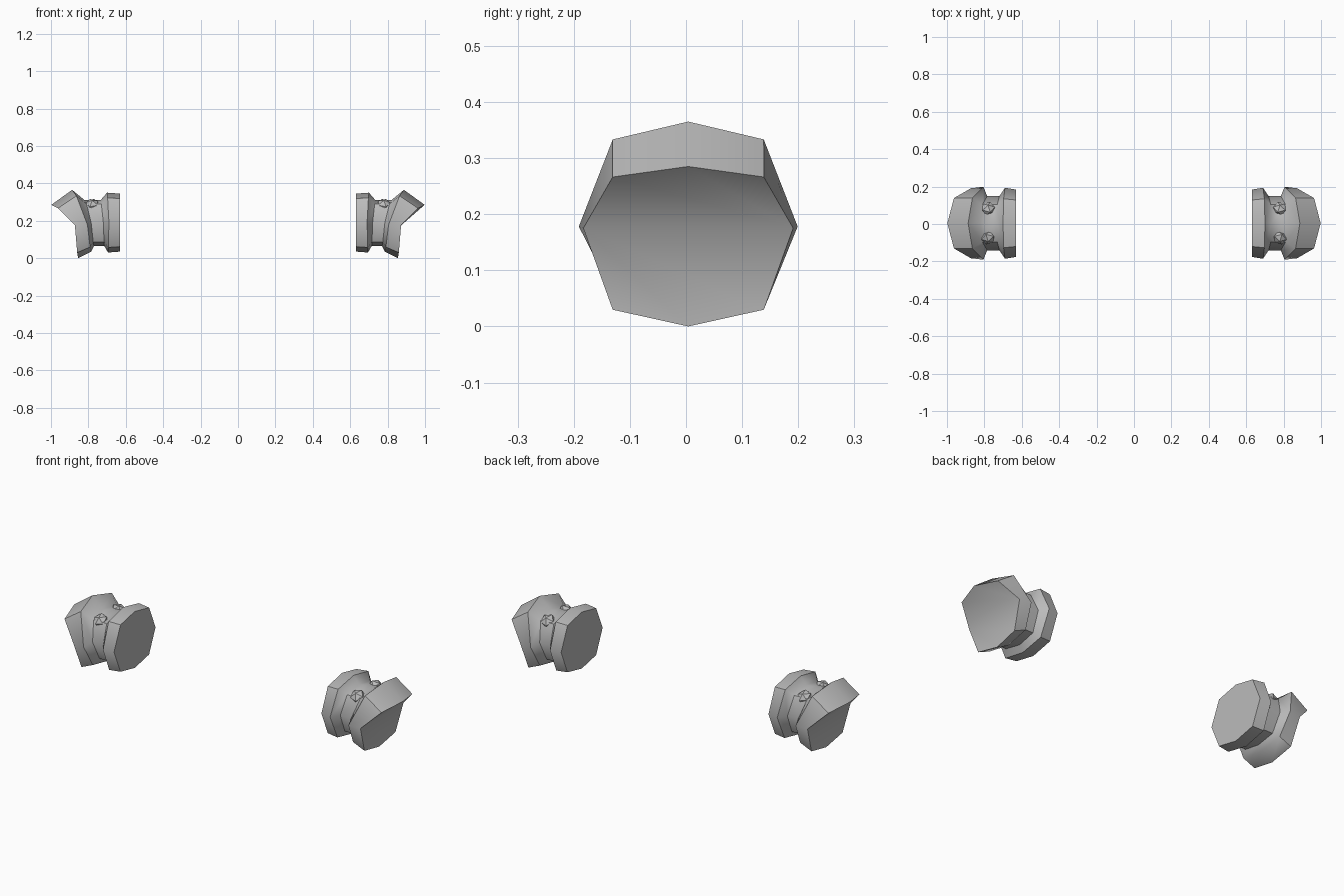
import bpy, bmesh, math
from mathutils import Vector, Matrix

cube = bpy.data.objects.get("Cube")
if cube:
    bpy.data.objects.remove(cube, do_unlink=True)

grey = bpy.data.materials.new("plain grey")
grey.use_nodes = True
grey.diffuse_color = (0.5, 0.5, 0.5, 1)
grey.node_tree.nodes["Principled BSDF"].inputs["Base Color"].default_value = (0.5, 0.5, 0.5, 1)

CENTRE_Y = 0.004


def finish(name, bm, angle):
    """Turn a bmesh into a smooth-by-angle object mirrored to the other arm."""
    bmesh.ops.recalc_face_normals(bm, faces=bm.faces)
    mesh = bpy.data.meshes.new(name)
    bm.to_mesh(mesh)
    bm.free()
    mesh.materials.append(grey)
    obj = bpy.data.objects.new(name, mesh)
    bpy.context.collection.objects.link(obj)
    bpy.ops.object.select_all(action='DESELECT')
    obj.select_set(True)
    bpy.context.view_layer.objects.active = obj
    bpy.ops.object.shade_smooth_by_angle(angle=math.radians(angle))
    mirror = obj.modifiers.new("other_side", 'MIRROR')
    mirror.use_axis[0] = True
    mirror.use_clip = False


def octagon(bm, x_top, x_mid, x_bot, half, z_top, z_mid, z_bot, ky=0.69):
    """Point-up octagon whose x leans between top, middle and bottom."""
    ring = []
    for i in range(8):
        a = i * math.pi / 4
        c, s = round(math.cos(a), 3), round(math.sin(a), 3)
        diagonal = i % 2 == 1
        lift = 0.83 if diagonal else abs(c)
        lean = 0.72 if diagonal else abs(c)
        y = half * (math.copysign(ky, s) if diagonal else s)
        x_end, z_end = (x_top, z_top) if c > 0 else (x_bot, z_bot)
        ring.append(bm.verts.new((x_mid + (x_end - x_mid) * lean, y + CENTRE_Y,
                                  z_mid + (z_end - z_mid) * lift)))
    return ring


# Cuff body: inner band, neck and flared outer flange
bm = bmesh.new()
rings = [octagon(bm, *r) for r in (
    (0.63, 0.63, 0.63, 0.18, 0.345, 0.19, 0.035),
    (0.70, 0.69, 0.695, 0.19, 0.35, 0.19, 0.03),
    (0.735, 0.72, 0.715, 0.145, 0.31, 0.19, 0.065),
    (0.82, 0.785, 0.77, 0.145, 0.31, 0.19, 0.065),
    (0.887, 0.805, 0.785, 0.195, 0.365, 0.178, 0.035),
    (0.998, 0.872, 0.855, 0.187, 0.285, 0.175, 0.0, 0.72),
)]
for a, b in zip(rings, rings[1:]):
    for i in range(8):
        j = (i + 1) % 8
        bm.faces.new((a[i], a[j], b[j], b[i]))
bm.faces.new(rings[0])
# Outer end folds across the middle
end = rings[-1]
bm.faces.new((end[6], end[7], end[0], end[1], end[2]))
bm.faces.new(end[2:7])
finish("cuff", bm, 50)

# Two faceted studs on top of the neck
for label, side in (("front", -1), ("back", 1)):
    bm = bmesh.new()
    normal = Vector((0, 0.6 * side, 0.8))
    spin = normal.to_track_quat('Z', 'Y').to_matrix().to_4x4()
    place = Matrix.Translation((0.78, CENTRE_Y + 0.078 * side, 0.284))
    bmesh.ops.create_icosphere(bm, subdivisions=1, radius=0.04,
                               matrix=place @ spin @ Matrix.Diagonal((1, 1, 0.8, 1)))
    finish(label + "_stud", bm, 30)
